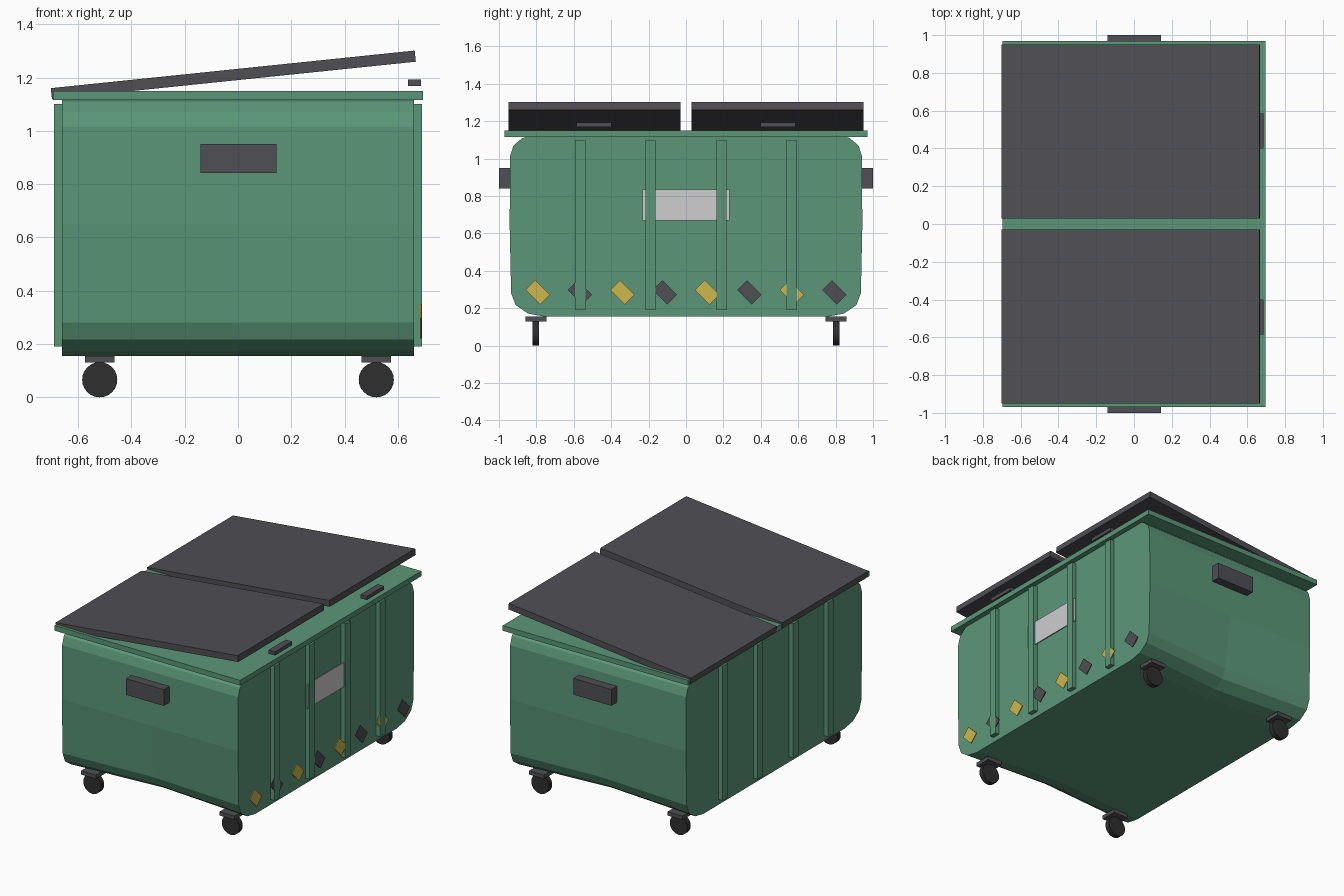
import bpy, bmesh
from math import sin, cos, radians, pi
from mathutils import Matrix

cube = bpy.data.objects.get("Cube")
if cube:
    bpy.data.objects.remove(cube, do_unlink=True)


def material(name, rgb):
    m = bpy.data.materials.new(name)
    m.use_nodes = True
    m.diffuse_color = (*rgb, 1)
    m.node_tree.nodes["Principled BSDF"].inputs["Base Color"].default_value = (*rgb, 1)
    return m


GREEN = material("green_paint", (0.105, 0.31, 0.19))
DARK = material("dark_grey_plastic", (0.08, 0.077, 0.087))
BLACK = material("black_rubber", (0.028, 0.028, 0.028))
YELLOW = material("yellow_marking", (0.62, 0.48, 0.075))
WHITE = material("pale_label", (0.62, 0.62, 0.63))


def finish(name, bm, mat):
    bmesh.ops.recalc_face_normals(bm, faces=bm.faces)
    mesh = bpy.data.meshes.new(name)
    bm.to_mesh(mesh)
    bm.free()
    mesh.materials.append(mat)
    ob = bpy.data.objects.new(name, mesh)
    bpy.context.collection.objects.link(ob)
    return ob


def box(name, center, size, mat, axis="X", angle=0):
    bm = bmesh.new()
    bmesh.ops.create_cube(bm, size=1)
    bmesh.ops.scale(bm, vec=size, verts=bm.verts)
    bmesh.ops.rotate(bm, matrix=Matrix.Rotation(radians(angle), 3, axis), verts=bm.verts)
    bmesh.ops.translate(bm, vec=center, verts=bm.verts)
    return finish(name, bm, mat)


# Body: rounded end profile swept along x, lower sides drawn in at the middle
BOTTOM, TOP = 0.155, 1.125


def half_profile():
    pts = []
    for i in range(4):
        a = pi / 2 * (1 - i / 3)
        pts.append((0.755 + 0.18 * cos(a), BOTTOM + 0.125 * (1 - sin(a))))
    pts.append((0.943, 0.65))
    for i in range(4):
        a = pi / 2 * i / 3
        pts.append((0.81 + 0.13 * cos(a), TOP - 0.11 * (1 - sin(a))))
    return pts


right_half = half_profile()
profile = right_half + [(-y, z) for y, z in reversed(right_half)]
bm = bmesh.new()
loops = []
for x, pinch in ((-0.66, 0), (0, 0.05), (0.66, 0)):
    loop = []
    for y, z in profile:
        inset = pinch * max(0, (0.65 - z) / (0.65 - BOTTOM))
        loop.append(bm.verts.new((x, y - inset * (1 if y > 0 else -1), z)))
    loops.append(loop)
n = len(profile)
for a, b in zip(loops, loops[1:]):
    for i in range(n):
        j = (i + 1) % n
        bm.faces.new((a[i], a[j], b[j], b[i]))
bm.faces.new(loops[0])
bm.faces.new(loops[-1])
finish("body", bm, GREEN)

# Top rim
box("rim", (0, 0, 1.1325), (1.39, 1.94, 0.035), GREEN)

# Upright ribs on both long sides
for side, label in ((1, "left"), (-1, "right")):
    for i, y in enumerate((-0.565, -0.19, 0.19, 0.565)):
        box(f"{label}_rib_{i + 1}", (side * 0.67, y, 0.645), (0.04, 0.055, 0.91), GREEN)

# Label and row of slanted warning marks
box("label_plate", (0.678, 0, 0.753), (0.006, 0.465, 0.165), WHITE)
for i in range(8):
    box(f"warning_mark_{i + 1}", (0.686, -0.793 + i * 0.2265, 0.285),
        (0.006, 0.11, 0.074), DARK if i % 2 else YELLOW, "X", -45)

# Mirrored lids, lid grips and end handles
for s, label in ((-1, "front"), (1, "back")):
    box(f"{label}_lid", (-0.0175, s * 0.49, 1.21), (1.373, 0.92, 0.042), DARK, "Y", -5.9)
    box(f"{label}_lid_grip", (0.662, s * 0.492, 1.181), (0.048, 0.185, 0.025), DARK)
    box(f"{label}_handle", (0.002, s * 0.965, 0.896), (0.284, 0.07, 0.11), DARK)

# Casters
for sx, xl in ((-1, "right"), (1, "left")):
    for sy, yl in ((-1, "front"), (1, "back")):
        x, y = sx * 0.519, sy * 0.803
        box(f"{yl}_{xl}_caster_plate", (x, y, 0.143), (0.112, 0.112, 0.026), DARK)
        bm = bmesh.new()
        bmesh.ops.create_cone(bm, cap_ends=True, segments=24, radius1=0.066, radius2=0.066,
                              depth=0.035, matrix=Matrix.Translation((x, y, 0.066))
                              @ Matrix.Rotation(pi / 2, 4, "X"))
        finish(f"{yl}_{xl}_wheel", bm, BLACK)
